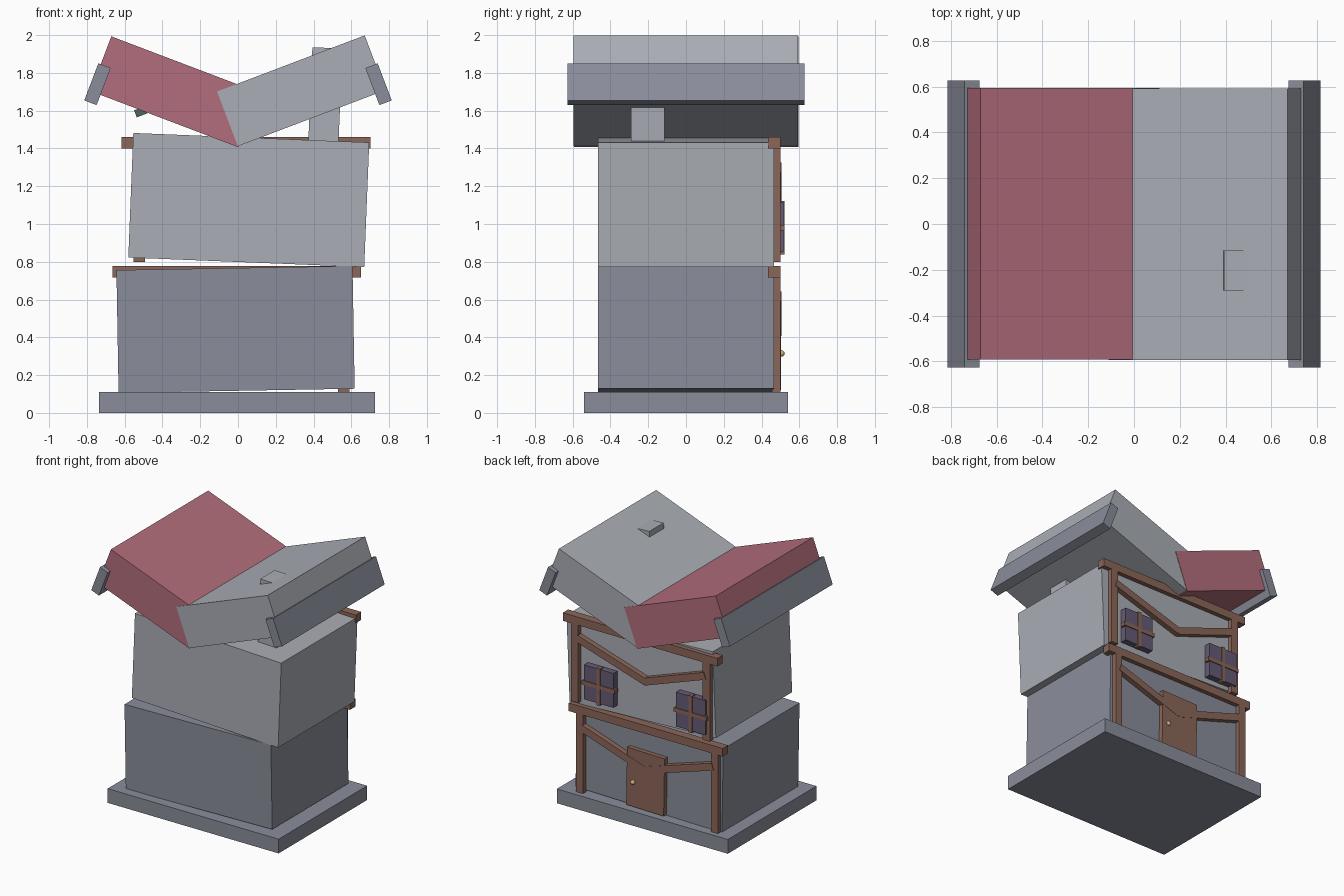
import bpy
from math import radians, atan2, hypot, degrees

if "Cube" in bpy.data.objects:
    bpy.data.objects.remove(bpy.data.objects["Cube"])


def material(name, rgb):
    m = bpy.data.materials.new(name)
    m.diffuse_color = (*rgb, 1)
    m.use_nodes = True
    m.node_tree.nodes["Principled BSDF"].inputs["Base Color"].default_value = m.diffuse_color
    return m


timber = material("timber", (0.26, 0.135, 0.10))
red = material("red_roof", (0.45, 0.155, 0.20))
slate = material("dark_slate", (0.255, 0.27, 0.325))
stone = material("grey_stone", (0.40, 0.42, 0.46))
glass = material("window_purple", (0.13, 0.105, 0.18))
brass = material("brass", (0.65, 0.45, 0.20))
moss = material("moss", (0.08, 0.13, 0.10))


def box(name, x, z, w, h, y0, y1, tilt=0, mat=None):
    """Box centred at x, z, spanning y0..y1, tilted counter-clockwise in the front view."""
    bpy.ops.mesh.primitive_cube_add(size=1, location=(x, (y0 + y1) / 2, z),
                                    rotation=(0, -radians(tilt), 0))
    ob = bpy.context.object
    ob.name = name
    ob.scale = (w, y1 - y0, h)
    if mat:
        ob.data.materials.append(mat)
    return ob


def brace(name, x0, z0, x1, z1):
    """Slanted timber between two points on the half-timbered wall."""
    box(name, (x0 + x1) / 2, (z0 + z1) / 2, hypot(x1 - x0, z1 - z0) + 0.01, 0.055,
        0.45, 0.505, degrees(atan2(z1 - z0, x1 - x0)), timber)


# Plinth and the two crooked storeys
box("plinth", -0.005, 0.055, 1.46, 0.11, -0.54, 0.54, 0, slate)
box("lower_storey", -0.013, 0.442, 1.25, 0.65, -0.465, 0.465, 1, slate)
box("upper_storey", 0.057, 1.127, 1.25, 0.66, -0.465, 0.465, -2.3, stone)

# Butterfly roof slabs with eave boards; the right slab laps the left one at the front
box("left_roof_slab", -0.335, 1.700, 0.836, 0.31, -0.592, 0.595, -20.8, red)
box("right_roof_slab", 0.335, 1.705, 0.836, 0.31, -0.595, 0.592, 20.8, stone)
for side, label in ((-1, "left"), (1, "right")):
    box(label + "_eave_board", side * 0.744, 1.74, 0.07, 0.21, -0.627, 0.627, side * 20.8, slate)

# Chimney and the small patch under the left slab
box("chimney", 0.463, 1.685, 0.16, 0.495, -0.29, -0.115, -2.5, stone)
box("moss_patch", -0.515, 1.594, 0.06, 0.04, -0.08, 0.08, -20.8 + 41.6, moss)

# Timber frame on the rear wall: beam, two posts and a V of braces per storey
for label, bx, bw, bz, posts, z0 in (
        ("lower", -0.006, 1.315, 0.747, (-0.592, 0.56), 0.11),
        ("upper", 0.042, 1.32, 1.43, (-0.523, 0.60), 0.80)):
    box(label + "_beam", bx, bz, bw, 0.062, 0.435, 0.5, 0, timber)
    for i, px in enumerate(posts):
        box(f"{label}_post_{i}", px, (z0 + bz) / 2, 0.06, bz - z0, 0.455, 0.5, 0, timber)
        brace(f"{label}_brace_{i}", px * 0.97, bz - 0.133, 0.0, bz - 0.313)

# Door and knob
box("door", -0.005, 0.347, 0.32, 0.445, 0.468, 0.503, 1, timber)
bpy.ops.mesh.primitive_uv_sphere_add(segments=12, ring_count=8, radius=0.017,
                                     location=(0.1, 0.505, 0.315))
knob = bpy.context.object
knob.name = "door_knob"
knob.data.materials.append(brass)
bpy.ops.object.shade_smooth_by_angle()

# Windows with crossed glazing bars
for i, x in enumerate((0.385, -0.40)):
    box(f"window_{i}", x, 0.983, 0.25, 0.265, 0.46, 0.515, 0, glass)
    box(f"window_{i}_vertical_bar", x, 0.98, 0.03, 0.285, 0.48, 0.522, 0, timber)
    box(f"window_{i}_horizontal_bar", x, 0.98, 0.28, 0.03, 0.48, 0.522, 0, timber)
